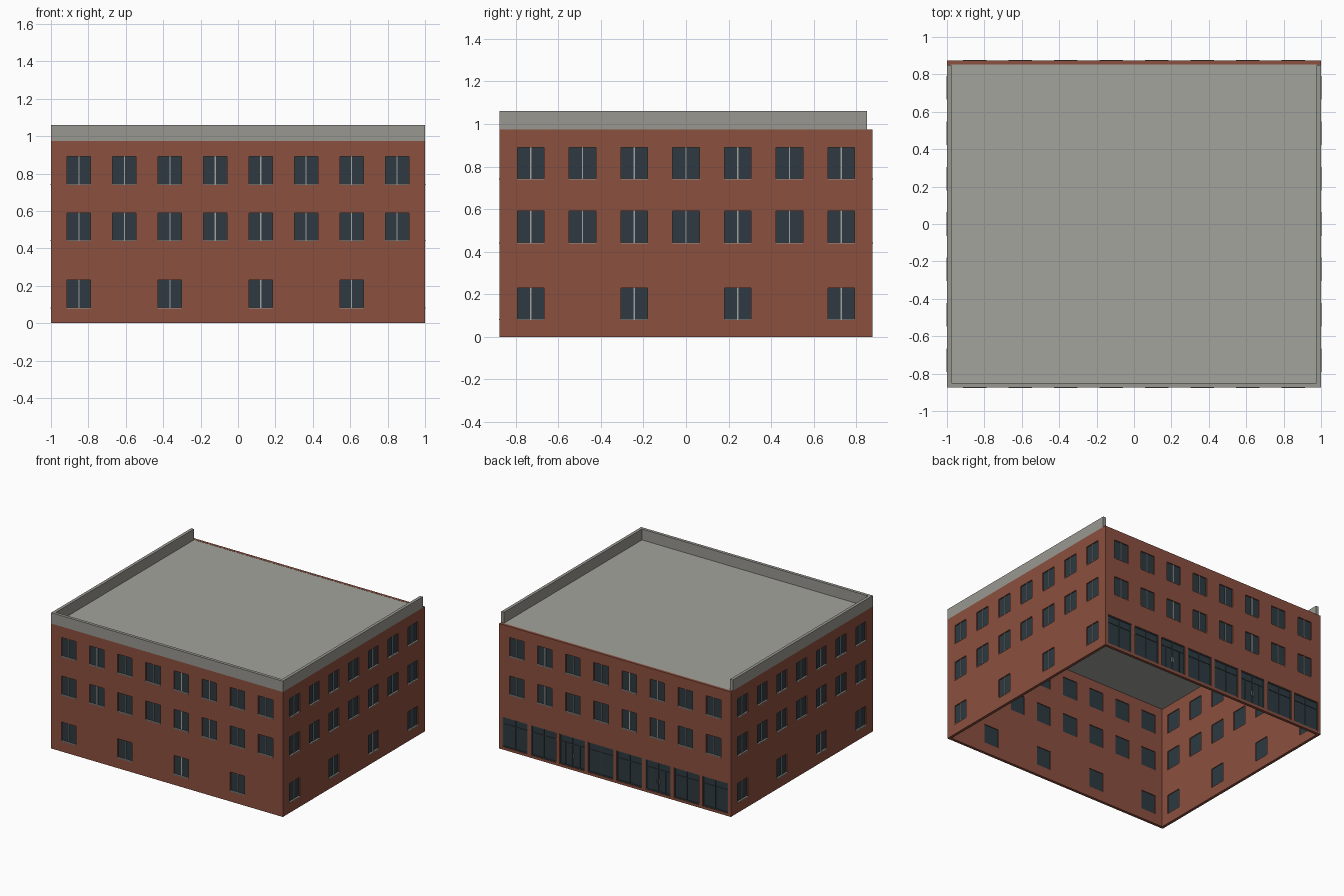
import bpy, bmesh, math

if "Cube" in bpy.data.objects:
    bpy.data.objects.remove(bpy.data.objects["Cube"])

HX, HY, H, T = 1.0, 0.875, 0.975, 0.022     # half sizes, wall height, thickness
TOP = 1.06


def material(name, rgb):
    m = bpy.data.materials.new(name)
    m.diffuse_color = (*rgb, 1)
    m.use_nodes = True
    m.node_tree.nodes["Principled BSDF"].inputs["Base Color"].default_value = m.diffuse_color
    return m


BRICK = material("brick", (0.26, 0.08, 0.05))
GLASS = material("glass", (0.026, 0.042, 0.053))
TRIM = material("trim", (0.36, 0.36, 0.34))
FRAME = material("dark_frame", (0.05, 0.06, 0.065))
ROOF = material("roof", (0.37, 0.37, 0.34))
STONE = material("parapet", (0.32, 0.31, 0.28))


def finish(name, bm, mat, rot=0.0):
    me = bpy.data.meshes.new(name)
    bm.to_mesh(me)
    bm.free()
    me.materials.append(mat)
    ob = bpy.data.objects.new(name, me)
    ob.rotation_euler.z = rot
    bpy.context.collection.objects.link(ob)
    return ob


def boxes(name, items, mat, rot=0.0):
    """One object from boxes given as (x0, x1, y0, y1, z0, z1)."""
    if not items:
        return
    bm = bmesh.new()
    for x0, x1, y0, y1, z0, z1 in items:
        vs = bmesh.ops.create_cube(bm, size=1)["verts"]
        for v in vs:
            v.co = (x1 if v.co.x > 0 else x0, y1 if v.co.y > 0 else y0,
                    z1 if v.co.z > 0 else z0)
    return finish(name, bm, mat, rot)


def wall(name, half, dist, holes, rot):
    """Brick sheet with rectangular openings, thickened inward."""
    us = sorted({-half, half, *(h[0] for h in holes), *(h[1] for h in holes)})
    zs = sorted({0, H, *(h[2] for h in holes), *(h[3] for h in holes)})
    bm = bmesh.new()
    for a, b in zip(us, us[1:]):
        for c, d in zip(zs, zs[1:]):
            u, z = (a + b) / 2, (c + d) / 2
            if any(h[0] < u < h[1] and h[2] < z < h[3] for h in holes):
                continue
            bm.faces.new([bm.verts.new((p, -dist, q))
                          for p, q in ((a, c), (b, c), (b, d), (a, d))])
    bmesh.ops.remove_doubles(bm, verts=bm.verts, dist=1e-5)
    ob = finish(name, bm, BRICK, rot)
    mod = ob.modifiers.new("thickness", "SOLIDIFY")
    mod.thickness, mod.offset = T, -1


def facade(side, half, dist, cols, rot, shop=False):
    """Wall plus its windows; shop swaps the ground windows for glazed bays."""
    y = -dist
    step = 0.243
    wins, bays = [], []
    for i in range(cols):
        c = (i - (cols - 1) / 2) * step
        for z in (0.08, 0.44, 0.74):
            if z > 0.1 or (not shop and i % 2 == 0):
                wins.append((c - 0.063, c + 0.063, z, z + 0.15))
    if shop:
        for i in range(8):
            c = (i - 3.5) * 0.247
            bays.append((c - 0.109, c + 0.109, 0.02, 0.255))
    wall(side + "_wall", half, dist, wins + bays, rot)

    # glass panes, centre mullions and sills
    boxes(side + "_glass", [(a, b, y + 0.009, y + 0.016, c, d)
                            for a, b, c, d in wins + bays], GLASS, rot)
    boxes(side + "_window_mullions",
          [((a + b) / 2 - 0.003, (a + b) / 2 + 0.003, y + 0.004, y + 0.01, c, d)
           for a, b, c, d in wins], TRIM, rot)
    boxes(side + "_sills", [(a, b, y - 0.003, y + 0.01, c - 0.001, c + 0.004)
                            for a, b, c, d in wins], TRIM, rot)

    # storefront frames, with double doors in two bays
    frames, handles = [], []
    for i, (a, b, c, d) in enumerate(bays):
        m, y0, y1 = (a + b) / 2, y + 0.004, y + 0.012
        frames += [(a, a + 0.006, y0, y1, c, d), (b - 0.006, b, y0, y1, c, d),
                   (a, b, y0, y1, c, c + 0.008), (a, b, y0, y1, d - 0.006, d),
                   (a, b, y0, y1, 0.196, 0.201),
                   (m - 0.002, m + 0.002, y0, y1, c, d)]
        if i in (2, 5):
            for s in (-1, 1):
                frames.append((m + s * 0.062 - 0.002, m + s * 0.062 + 0.002,
                               y0, y1, c, 0.2))
                handles.append((m + s * 0.009 - 0.002, m + s * 0.009 + 0.002,
                                y + 0.001, y + 0.01, 0.09, 0.125))
    boxes(side + "_storefront_frames", frames, FRAME, rot)
    boxes(side + "_door_handles", handles, TRIM, rot)


facade("front", HX, HY, 8, 0)
facade("back", HX, HY, 8, math.pi, shop=True)
facade("right", HY - T, HX, 7, math.pi / 2)
facade("left", HY - T, HX, 7, -math.pi / 2)

# flat roof between the walls
boxes("roof", [(-HX + T, HX - T, -HY + T, HY - T, H - 0.012, H - 0.001)], ROOF)

# parapet on three sides, open at the back
P = 0.024
boxes("parapet", [(-HX, HX, -HY, -HY + P, H, TOP),
                  (-HX, -HX + P, -HY + P, HY - P, H, TOP),
                  (HX - P, HX, -HY + P, HY - P, H, TOP)], STONE)
